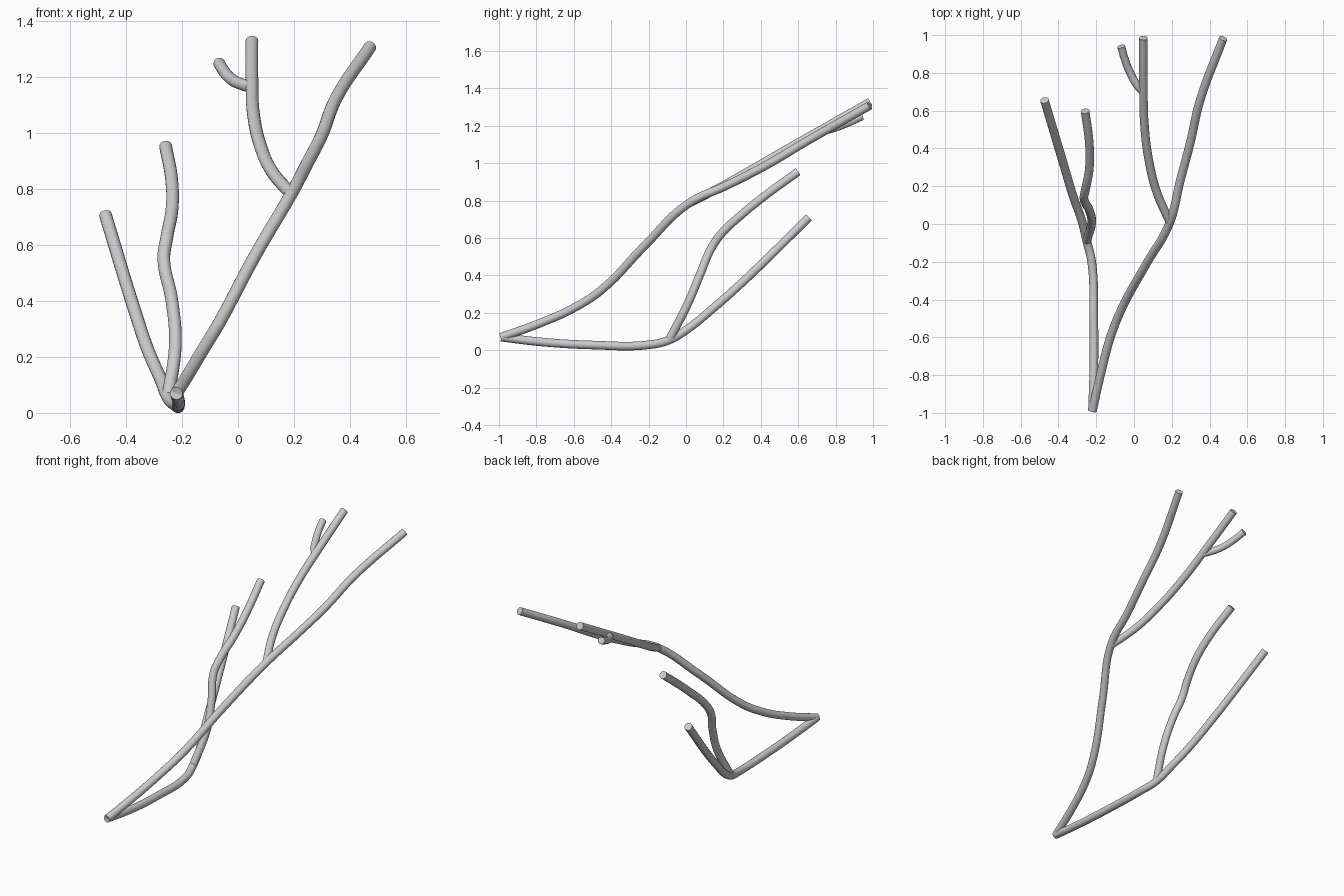
import bpy

R = 0.0228  # twig radius


def twig(name, points, radius=R):
    """Smooth round tube with flat ends through the given points."""
    cu = bpy.data.curves.new(name, 'CURVE')
    cu.dimensions = '3D'
    cu.resolution_u = 10
    cu.bevel_depth = radius
    cu.bevel_resolution = 6
    cu.use_fill_caps = True
    sp = cu.splines.new('BEZIER')
    sp.bezier_points.add(len(points) - 1)
    for bp, co in zip(sp.bezier_points, points):
        bp.co = co
        bp.handle_left_type = bp.handle_right_type = 'AUTO'
    ob = bpy.data.objects.new(name, cu)
    bpy.context.collection.objects.link(ob)
    bpy.ops.object.select_all(action='DESELECT')
    ob.select_set(True)
    bpy.context.view_layer.objects.active = ob
    bpy.ops.object.convert(target='MESH')
    bpy.ops.object.shade_smooth_by_angle()


root = (-0.22, -0.988, 0.07)
high_fork = (0.19, 0.01, 0.782)
low_fork = (-0.25, -0.09, 0.055)

# Rising main branch, running on into its right tip
twig("upper_branch", [root, (-0.173, -0.78, 0.145), (-0.125, -0.6, 0.226),
                      (-0.068, -0.455, 0.32), (0.06, -0.22, 0.56), high_fork,
                      (0.245, 0.23, 0.887), (0.298, 0.43, 0.99),
                      (0.35, 0.655, 1.123), (0.472, 0.982, 1.308)])
twig("upper_left_shoot", [high_fork, (0.12, 0.17, 0.865), (0.08, 0.33, 0.955),
                          (0.055, 0.53, 1.07), (0.05, 0.75, 1.195), (0.05, 0.985, 1.328)])

# Small side sprig
twig("side_sprig", [(0.049, 0.70, 1.163), (0.02, 0.73, 1.172), (-0.02, 0.80, 1.19),
                    (-0.048, 0.87, 1.218), (-0.068, 0.94, 1.25)], 0.021)

# Low branch, running on into its left tip
twig("lower_branch", [root, (-0.213, -0.78, 0.045), (-0.213, -0.5, 0.028),
                      (-0.224, -0.2, 0.029), low_fork, (-0.277, 0.02, 0.122),
                      (-0.32, 0.14, 0.22), (-0.368, 0.3, 0.362), (-0.474, 0.655, 0.708)])
twig("lower_wavy_shoot", [low_fork, (-0.224, 0.01, 0.25), (-0.237, 0.075, 0.405),
                          (-0.265, 0.135, 0.545), (-0.255, 0.19, 0.624), (-0.236, 0.3, 0.727),
                          (-0.237, 0.43, 0.832), (-0.259, 0.598, 0.954)])
